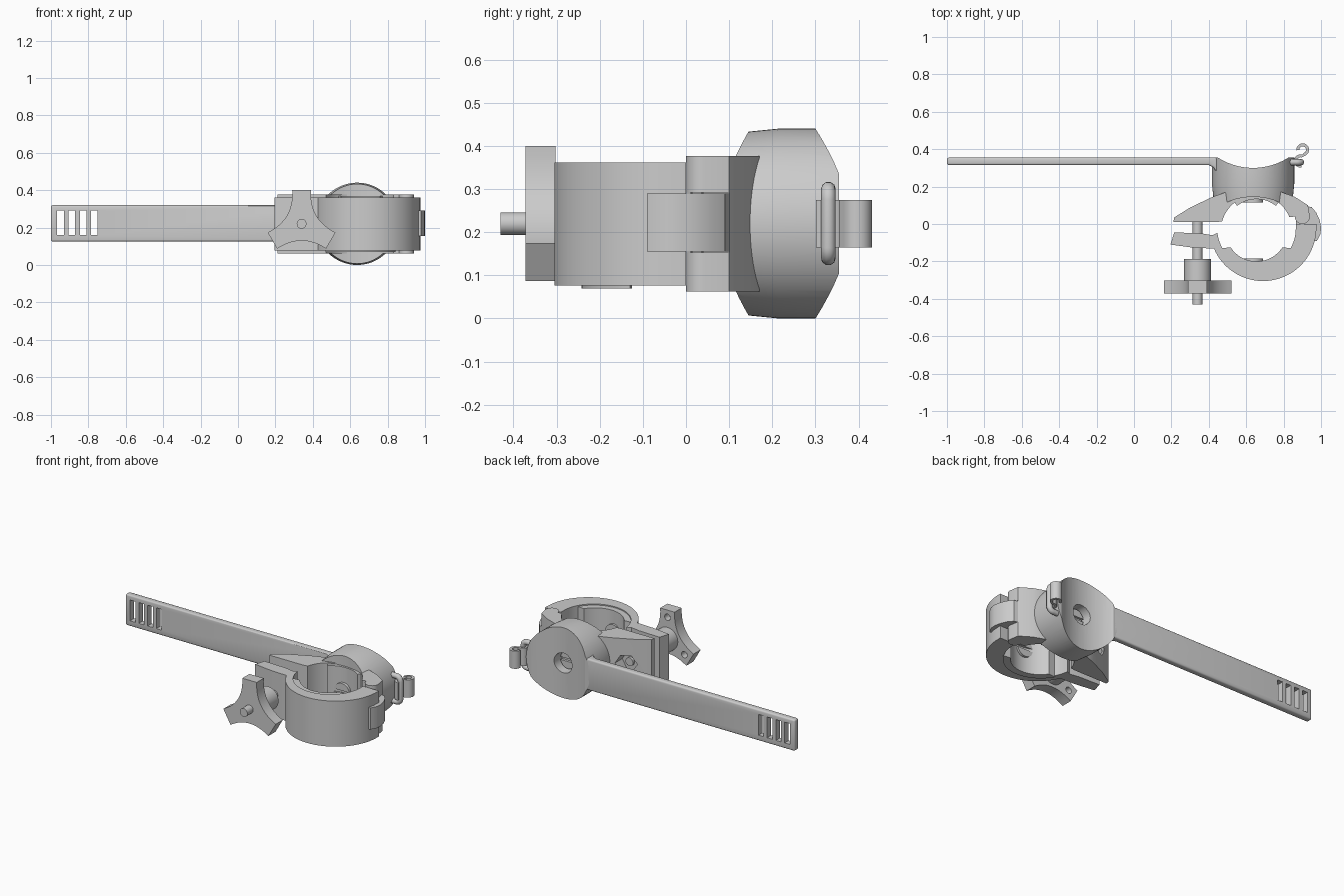
import bpy, bmesh
from math import sin, cos, pi, radians
from mathutils import Vector

if "Cube" in bpy.data.objects:
    bpy.data.objects.remove(bpy.data.objects["Cube"])

MID = 0.22          # height of the symmetry plane
PAD_X = 0.637       # axis of the round saddle
BOLT_X = 0.34       # axis of the clamping bolt


def finish(name, bm):
    bmesh.ops.recalc_face_normals(bm, faces=bm.faces)
    me = bpy.data.meshes.new(name)
    bm.to_mesh(me)
    bm.free()
    ob = bpy.data.objects.new(name, me)
    bpy.context.collection.objects.link(ob)
    return ob


def extrude(name, pts, lo, hi, axis='z'):
    """Closed profile pushed along z (points are x,y) or y (points are x,z)."""
    bm = bmesh.new()
    put = (lambda p, t: (p[0], p[1], t)) if axis == 'z' else (lambda p, t: (p[0], t, p[1]))
    a = [bm.verts.new(put(p, lo)) for p in pts]
    b = [bm.verts.new(put(p, hi)) for p in pts]
    bm.faces.new(a)
    bm.faces.new(b[::-1])
    n = len(pts)
    for i in range(n):
        j = (i + 1) % n
        bm.faces.new((a[i], b[i], b[j], a[j]))
    return finish(name, bm)


def arc(cx, cy, r, a0, a1, n=24):
    return [(cx + r * cos(radians(a0 + (a1 - a0) * i / n)),
             cy + r * sin(radians(a0 + (a1 - a0) * i / n))) for i in range(n + 1)]


def circle(cx, cy, r, n=48):
    return arc(cx, cy, r, 0, 360, n)[:-1]


def box(name, x, y, z):
    return extrude(name, [(x[0], y[0]), (x[1], y[0]), (x[1], y[1]), (x[0], y[1])], *z)


def rod(name, x, r, y0, y1, n=32):
    return extrude(name, circle(x, MID, r, n), y0, y1, 'y')


def apply_mods(ob):
    bpy.ops.object.select_all(action='DESELECT')
    bpy.context.view_layer.objects.active = ob
    ob.select_set(True)
    for m in list(ob.modifiers):
        bpy.ops.object.modifier_apply(modifier=m.name)


def cut(ob, *cutters):
    for c in cutters:
        c.hide_render = True
        m = ob.modifiers.new('cut', 'BOOLEAN')
        m.operation, m.object, m.solver = 'DIFFERENCE', c, 'EXACT'
    apply_mods(ob)
    for c in cutters:
        bpy.data.objects.remove(c)


def bevel(ob, width, segments=3):
    m = ob.modifiers.new('bevel', 'BEVEL')
    m.width, m.segments, m.limit_method, m.angle_limit = width, segments, 'ANGLE', radians(40)
    apply_mods(ob)


# strap with a curved neck into the saddle and four slots
strap = extrude('strap', [(-1, .315), (.40, .315), (.425, .302), (.445, .27),
                          (.445, .355), (-1, .355)], .125, .32)
bevel(strap, .014)
cut(strap, *[box('slot', (x, x + .036), (.2, .5), (.16, .29))
             for x in (-.967, -.907, -.846, -.786)])

# round saddle pad, hollowed on both sides to fit tubes
bm = bmesh.new()
rings = []
for r, y in ((.205, .05), (.213, .145), (.22, .215), (.22, .355)):
    rings.append([bm.verts.new((px, y, pz)) for px, pz in circle(PAD_X, MID, r, 72)])
for a, b in zip(rings, rings[1:]):
    for i in range(72):
        j = (i + 1) % 72
        bm.faces.new((a[i], a[j], b[j], b[i]))
bm.faces.new(rings[0])
bm.faces.new(rings[-1])
saddle = finish('saddle_pad', bm)
cut(saddle, extrude('hollow_back', circle(PAD_X, .65, .35, 96), -.2, .7),
    extrude('hollow_front', circle(PAD_X, -.205, .35, 96), -.2, .7),
    rod('screw_hole', PAD_X, .062, .22, .5))

# rear clamp half: ear, shallow arch and hinge fork
rear = extrude('clamp_rear', [(.21, .01), (.215, .035), (.30, .088), (.42, .145), (.49, .17),
                              (.79, .17), (.86, .145), (.93, .10)]
               + arc(.90, .04, .04, 0, -180, 14)
               + arc(.655, -.035, .19, 22, 165) + [(.44, .01)], .062, .377)
hexagon = arc(BOLT_X, MID, .058, 0, 360, 6)[:-1]
cut(rear, box('fork_gap', (.858, 1.1), (-.2, .10), (.153, .292)),
    extrude('nut_pocket', hexagon, .06, .3, 'y'))

# front clamp half: ear and deep bowl
front = extrude('clamp_front', arc(.69, -.02, .285, 0, -157, 40)
                + [(.32, -.127), (.195, -.11), (.215, -.045), (.36, -.05), (.42, -.06)]
                + arc(.655, -.025, .21, 186, 360, 36) + [(.865, 0), (.975, 0)], .077, .362)

# hinge tongue between the fork arms
tongue = extrude('hinge_tongue', [(.87, -.09), (.978, -.09), (.997, -.055), (1.0, -.02), (.993, .02),
                                  (.975, .06), (.95, .09), (.90, .10), (.865, .08)], .155, .29)

# liners inside the clamp
liner_f = extrude('liner_front', arc(.655, -.035, .165, -147, -33)
                  + arc(.655, -.03, .212, -28, -152), .07, .355)
liner_r = extrude('liner_rear', arc(.655, -.035, .168, 52, 128)
                  + arc(.655, -.035, .195, 128, 52), .07, .37)


# slotted screws
def slotted_screw(name, y0, y1, open_y, r=.054):
    s = rod(name, PAD_X, r, y0, y1)
    cut(s, box('slot', (PAD_X - .1, PAD_X + .1), (open_y - .015, open_y + .015),
               (MID - .009, MID + .009)))
    return s


screws = [slotted_screw('saddle_screw', .20, .255, .255),
          slotted_screw('rear_liner_screw', .115, .17, .115),
          slotted_screw('front_liner_screw', -.24, -.185, -.185)]

# clamping bolt, collar and three-lobed knob
bolt = rod('bolt', BOLT_X, .026, -.43, .075)
collar = rod('collar', BOLT_X, .072, -.305, -.188, 40)
knob_pts = []
for k in range(3):
    t = -2 * pi / 3 * k                     # lobe ends joined by hollow curves
    turn = lambda x, y, t=t: (x * cos(t) - y * sin(t), x * sin(t) + y * cos(t))
    p0 = Vector(turn(.05, .18))
    t2 = t - 2 * pi / 3
    p1 = Vector((-.05 * cos(t2) - .18 * sin(t2), -.05 * sin(t2) + .18 * cos(t2)))
    c = Vector(turn(.047 * .866, .047 * .5))
    for i in range(13):
        u = i / 12
        p = p0 * (1 - u) ** 2 + c * 2 * u * (1 - u) + p1 * u * u
        knob_pts.append((BOLT_X + p.x, MID + p.y))
knob = extrude('knob', knob_pts, -.372, -.302, 'y')
cut(knob, *[extrude('dimple', circle(BOLT_X + .135 * cos(radians(a)), MID + .135 * sin(radians(a)), .02, 20),
                    -.345, -.2, 'y') for a in (90, 210, 330)])

# bail: rounded wire loop on the saddle side
cu = bpy.data.curves.new('bail', 'CURVE')
cu.dimensions, cu.bevel_depth, cu.bevel_resolution, cu.use_fill_caps = '3D', .017, 3, True
sp = cu.splines.new('POLY')
side = [(.825, .30)] + arc(.868, .275, .025, 90, 0, 6)
path = side + [(x, 2 * MID - z) for x, z in reversed(side)]
sp.points.add(len(path) - 1)
for pt, (x, z) in zip(sp.points, path):
    pt.co = (x, .33, z, 1)
bail = bpy.data.objects.new('bail', cu)
bpy.context.collection.objects.link(bail)

# S-shaped hook gripping the bail
w = .008
top = lambda s: arc(.902, .397, .026 + s * w, 185, -70, 18)
low = lambda s: arc(.892, .337, .028 - s * w, 75, 275, 16)
hook = extrude('hook', top(1) + low(1) + (top(-1) + low(-1))[::-1], .165, .275)

# smooth shading with crisp edges
bpy.ops.object.select_all(action='DESELECT')
for ob in bpy.context.scene.objects:
    if ob.type == 'MESH':
        ob.select_set(True)
        bpy.context.view_layer.objects.active = ob
bpy.ops.object.shade_smooth_by_angle(angle=radians(30))
